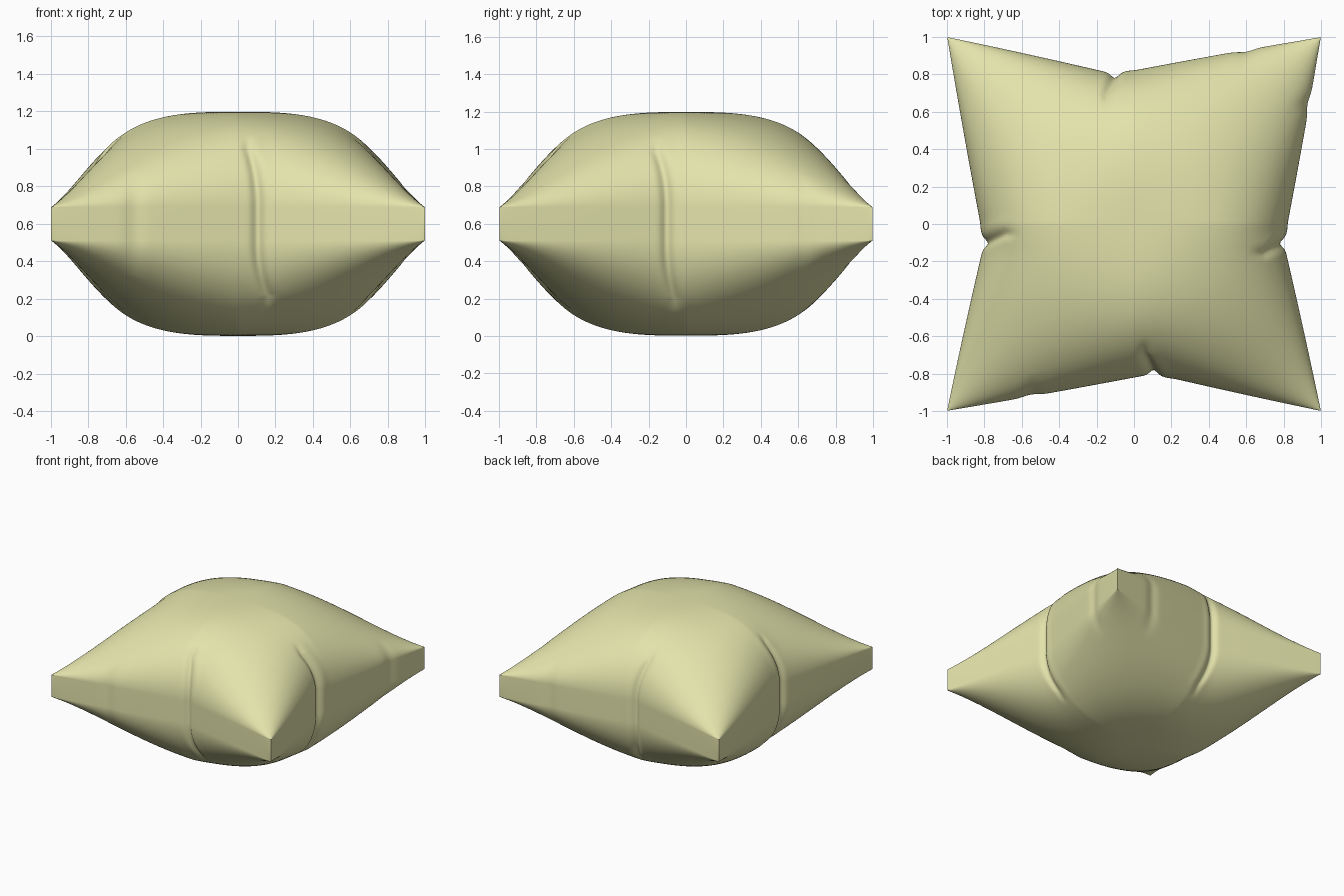
import bpy, bmesh
from math import sin, pi, sqrt, exp

if "Cube" in bpy.data.objects:
    bpy.data.objects.remove(bpy.data.objects["Cube"])

N = 220          # grid resolution per face
EDGE = 0.09      # half height of the side band
BULGE = 0.508    # extra half height at the centre
PINCH = 0.2      # how far each side is drawn in

# crease position along each side, its lean on top / underside, and a small secondary kink
SIDES = {
    "front": dict(at=0.11, top=-0.05, under=0.06, kink=-0.57),
    "back": dict(at=-0.11, top=-0.05, under=0.05, kink=0.62),
    "right": dict(at=-0.11, top=-0.06, under=0.04, kink=0.66),
    "left": dict(at=-0.11, top=0.05, under=-0.05, kink=None),
}


def swell(u):
    return sqrt(max(0.0, 1 - abs(u) ** 2.9))


def draw_in(u, v, side):
    """Inward pull of one side: corner-to-crease taper, rounder towards the middle."""
    d = v - side["at"]
    span = 1 - side["at"] if d > 0 else 1 + side["at"]
    soft = 0.45 * (1 - u) + 0.015
    t = sqrt((d / span) ** 2 + soft ** 2) - soft * min(1, abs(d))
    pull = PINCH * max(0.0, 1 - t)
    if side["kink"] is not None:
        k = (v - side["kink"]) / 0.05
        pull += 0.01 * exp(-k * k) * max(0.0, 1 - (1 - u) / 0.12)
    return pull


def crease(u, v, side, up):
    """Narrow fold with a slight raised lip, fading away from the edge."""
    fade = max(0.0, min(1.0, (u - 0.72) / 0.2))
    fade = fade * fade * (3 - 2 * fade)
    lean = side["top"] if up else side["under"]
    d = v - side["at"] - lean * min(1.0, (1 - u) / 0.15)
    return fade * (0.024 * exp(-(d / 0.027) ** 2) - 0.004 * exp(-((d - 0.07) / 0.035) ** 2))


def place(u, v, up):
    sx = SIDES["right" if u > 0 else "left"]
    sy = SIDES["back" if v > 0 else "front"]
    gx, gy = crease(abs(u), v, sx, up), crease(abs(v), u, sy, up)
    x = u * (1 - draw_in(abs(u), v, sx) - gx)
    y = v * (1 - draw_in(abs(v), u, sy) - gy)
    # corners taper to slim straight cones
    taper = 1 - 0.56 * abs(u * v) ** 1.25
    h = EDGE + BULGE * swell(u) * swell(v) * taper * (1 - 0.8 * (gx + gy))
    return x, y, 0.6 + (h if up else -h)


# two inflated panels joined by a narrow side band
bm = bmesh.new()
for up in (True, False):
    old = set(bm.verts)
    bmesh.ops.create_grid(bm, x_segments=N, y_segments=N, size=1)
    for vert in bm.verts:
        if vert not in old:
            u, v = sin(vert.co.x * pi / 2), sin(vert.co.y * pi / 2)
            vert.co = place(u, v, up)
bmesh.ops.bridge_loops(bm, edges=[e for e in bm.edges if e.is_boundary])
bmesh.ops.recalc_face_normals(bm, faces=bm.faces)
for face in bm.faces:
    face.smooth = True

mesh = bpy.data.meshes.new("cushion")
bm.to_mesh(mesh)
bm.free()
cushion = bpy.data.objects.new("cushion", mesh)
bpy.context.collection.objects.link(cushion)

fabric = bpy.data.materials.new("pale_yellow_fabric")
fabric.diffuse_color = (0.77, 0.77, 0.41, 1)
fabric.use_nodes = True
fabric.node_tree.nodes["Principled BSDF"].inputs["Base Color"].default_value = fabric.diffuse_color
mesh.materials.append(fabric)
